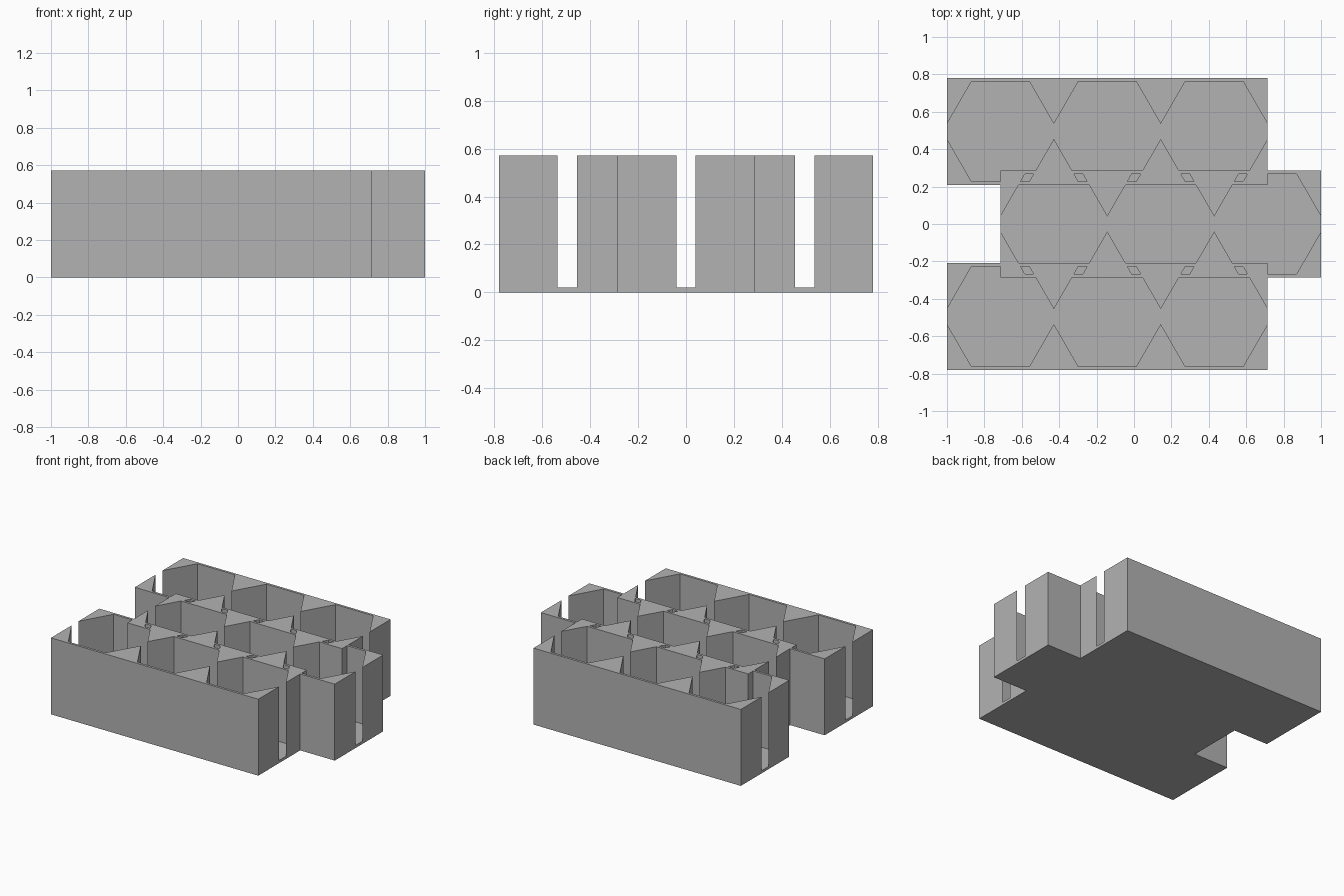
import bpy
import bmesh
import math

CELL = 2 / 3.5            # width, depth and height of one square cell
PITCH = CELL * math.cos(math.pi / 6)
RADIUS = 0.309            # hexagon corner radius, wider than the cell
FLOOR = 0.02

cube = bpy.data.objects.get("Cube")
if cube:
    bpy.data.objects.remove(cube, do_unlink=True)

grey = bpy.data.materials.new("plain grey")
grey.use_nodes = True
grey.diffuse_color = (0.45, 0.45, 0.45, 1)
grey.node_tree.nodes["Principled BSDF"].inputs["Base Color"].default_value = grey.diffuse_color


def prism(name, outline, bottom, top):
    """Extrude a flat outline between two heights."""
    bm = bmesh.new()
    face = bm.faces.new([bm.verts.new((x, y, bottom)) for x, y in outline])
    grown = bmesh.ops.extrude_face_region(bm, geom=[face])["geom"]
    verts = [v for v in grown if isinstance(v, bmesh.types.BMVert)]
    bmesh.ops.translate(bm, verts=verts, vec=(0, 0, top - bottom))
    bmesh.ops.recalc_face_normals(bm, faces=bm.faces)
    mesh = bpy.data.meshes.new(name)
    bm.to_mesh(mesh)
    bm.free()
    mesh.materials.append(grey)
    obj = bpy.data.objects.new(name, mesh)
    bpy.context.collection.objects.link(obj)
    return obj


def combine(target, other, operation):
    """Apply a boolean and remove the second object."""
    mod = target.modifiers.new(operation.lower(), "BOOLEAN")
    mod.operation, mod.solver, mod.object = operation, "EXACT", other
    with bpy.context.temp_override(object=target, active_object=target):
        bpy.ops.object.modifier_apply(modifier=mod.name)
    bpy.data.objects.remove(other, do_unlink=True)


def cell_row(name, left, y):
    """A solid bar of three cells with hexagonal pockets that meet in slots."""
    right, half = left + 3 * CELL, CELL / 2
    bar = prism(name, [(left, y - half), (right, y - half),
                       (right, y + half), (left, y + half)], 0, CELL)
    for i in range(3):
        x = left + (i + 0.5) * CELL
        hexagon = [(x + RADIUS * math.cos(a * math.pi / 3),
                    y + RADIUS * math.sin(a * math.pi / 3)) for a in range(6)]
        combine(bar, prism("hexagon_cutter", hexagon, FLOOR, 1), "DIFFERENCE")
    return bar


# Three overlapping rows, the middle one shifted by half a cell
tray = cell_row("hexagon_tray", -1, -PITCH)
combine(tray, cell_row("middle_row", -1 + CELL / 2, 0), "UNION")
combine(tray, cell_row("back_row", -1, PITCH), "UNION")
